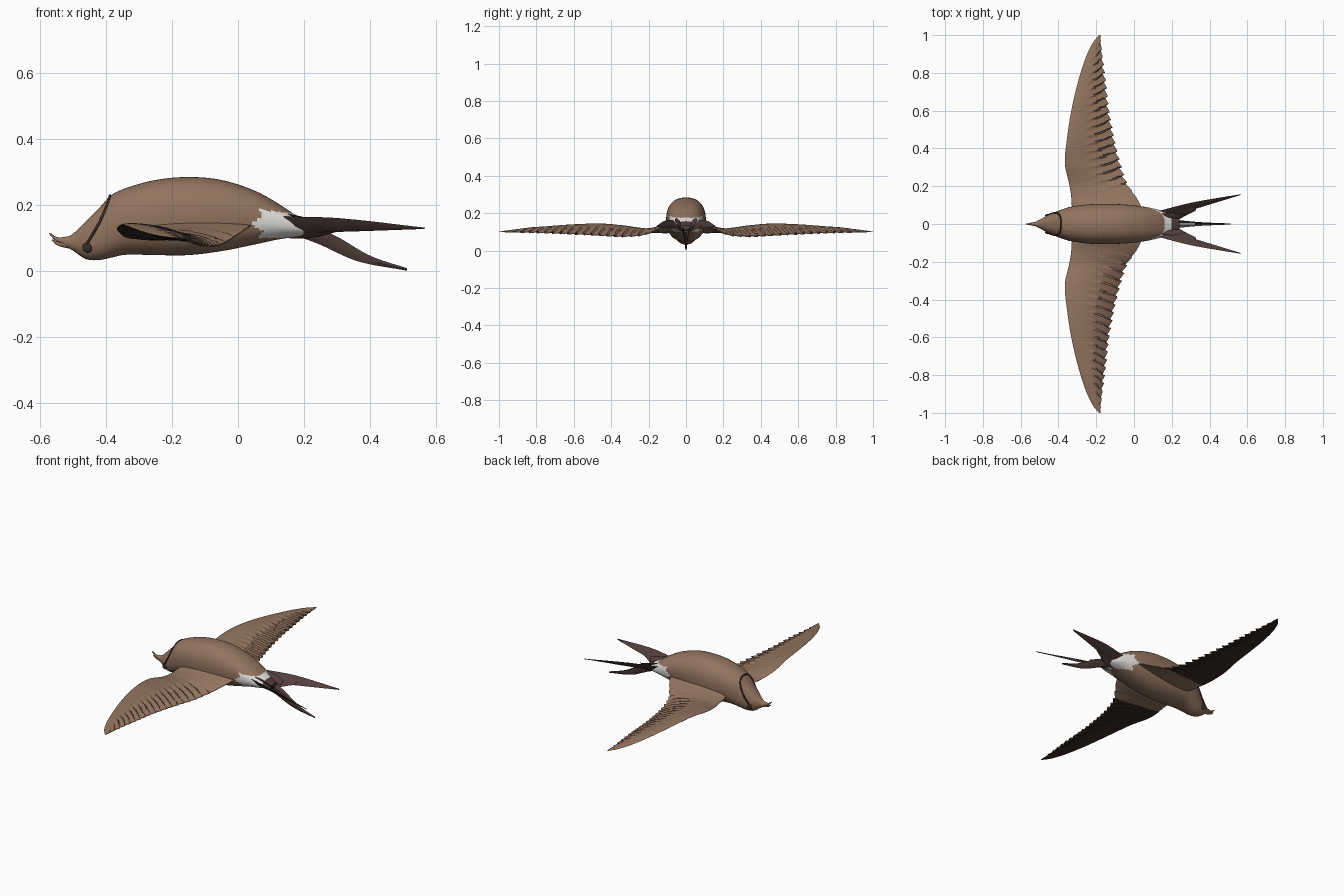
import bpy, bmesh, math
from mathutils import Vector

cube = bpy.data.objects.get("Cube")
if cube:
    bpy.data.objects.remove(cube, do_unlink=True)


def material(name, colour):
    mat = bpy.data.materials.new(name)
    mat.use_nodes = True
    mat.diffuse_color = (*colour, 1)
    mat.node_tree.nodes["Principled BSDF"].inputs["Base Color"].default_value = (*colour, 1)
    return mat


BROWN = material("warm_brown", (0.29, 0.175, 0.115))
TAIL = material("tail_brown", (0.085, 0.05, 0.045))
DARK = material("underwing_brown", (0.04, 0.025, 0.02))
WHITE = material("rump_white", (0.8, 0.78, 0.75))


def spline(points, t):
    """Smooth interpolation of rows (t, value, value...) at t."""
    i = 0
    while i < len(points) - 2 and t > points[i + 1][0]:
        i += 1
    a, b = points[i], points[i + 1]
    before, after = points[max(i - 1, 0)], points[min(i + 2, len(points) - 1)]
    h = b[0] - a[0]
    u = min(max((t - a[0]) / h, 0), 1)
    result = []
    for k in range(1, len(a)):
        m0 = (b[k] - before[k]) / (b[0] - before[0]) * h
        m1 = (after[k] - a[k]) / (after[0] - a[0]) * h
        d = b[k] - a[k]
        result.append(a[k] + u * m0 + u * u * (3 * d - 2 * m0 - m1) + u ** 3 * (m0 + m1 - 2 * d))
    return result


def steps(start, end, count):
    return [start + (end - start) * i / count for i in range(count + 1)]


def loft(name, rings, mats, rule=None, angle=35):
    """Skin a list of closed rings, cap both ends, colour faces by rule."""
    bm = bmesh.new()
    rows = [[bm.verts.new(p) for p in ring] for ring in rings]
    n = len(rows[0])
    for r, s in zip(rows, rows[1:]):
        for j in range(n):
            k = (j + 1) % n
            bm.faces.new((r[j], r[k], s[k], s[j]))
    bm.faces.new(rows[0])
    bm.faces.new(rows[-1])
    bmesh.ops.recalc_face_normals(bm, faces=bm.faces)
    bm.normal_update()
    if rule:
        for f in bm.faces:
            f.material_index = rule(f.calc_center_median(), f.normal)
    mesh = bpy.data.meshes.new(name)
    bm.to_mesh(mesh)
    bm.free()
    for m in mats:
        mesh.materials.append(m)
    obj = bpy.data.objects.new(name, mesh)
    bpy.context.collection.objects.link(obj)
    bpy.ops.object.select_all(action="DESELECT")
    obj.select_set(True)
    bpy.context.view_layer.objects.active = obj
    bpy.ops.object.shade_smooth_by_angle(angle=math.radians(angle))
    return obj


# Body and head: x, bottom, top, half width
BODY = [(-0.535, .083, .093, .006), (-0.5, .062, .112, .022), (-0.46, .036, .15, .045),
        (-0.42, .033, .19, .062), (-0.385, .04, .228, .076), (-0.34, .049, .25, .09),
        (-0.25, .048, .275, .103), (-0.15, .048, .284, .106), (-0.05, .06, .275, .103),
        (0.05, .08, .243, .092), (0.12, .095, .205, .078), (0.17, .102, .172, .063),
        (0.24, .11, .135, .03)]


def body_point(x, angle, grow=0.0):
    low, high, half = spline(BODY, x)
    c, s = math.cos(angle), math.sin(angle)
    power = 0.87
    y = (half + grow) * math.copysign(abs(c) ** power, c)
    z = (low + high) / 2 + ((high - low) / 2 + grow) * math.copysign(abs(s) ** power, s)
    return Vector((x, y, z))


def body_colour(c, n):
    if c.x > 0.2:
        return 2
    wave = 0.015 * math.sin(c.z * 120)
    return 1 if c.x > 0.06 + wave and 0.1 < c.z < 0.185 - 0.1 * (c.x - 0.06) else 0


around = [2 * math.pi * i / 56 for i in range(56)]
loft("body", [[body_point(x, a) for a in around] for x in steps(-0.535, 0.24, 110)],
     [BROWN, WHITE, TAIL], body_colour, 60)


def tube(name, path, radius, mat):
    """Round tube along a path of points, radius is a function of 0..1."""
    rings = []
    for i, p in enumerate(path):
        along = (path[min(i + 1, len(path) - 1)] - path[max(i - 1, 0)]).normalized()
        side = along.orthogonal().normalized()
        other = along.cross(side)
        r = radius(i / (len(path) - 1))
        rings.append([p + r * (side * math.cos(a) + other * math.sin(a)) for a in around[::7]])
    return loft(name, rings, [mat], angle=60)


# Collar seam that sweeps forward down both cheeks
collar = []
for a in steps(-0.2, math.pi + 0.2, 50):
    drop = 1 - math.sin(a)
    collar.append(body_point(-0.387 - 0.06 * drop ** 1.3, a, 0.001))
tube("collar_seam", collar, lambda t: 0.004, DARK)

# Beak: two upturned mandibles
for name, shape in (("upper_beak", [(-0.57, .114), (-0.55, .097), (-0.525, .092), (-0.49, .092)]),
                    ("lower_beak", [(-0.563, .094), (-0.545, .083), (-0.52, .08), (-0.48, .08)])):
    path = [Vector((x, 0, spline(shape, x)[0])) for x in steps(shape[0][0], shape[-1][0], 12)]
    tube(name, path, lambda t: 0.002 + 0.016 * t, BROWN)

# Wings: span, leading x, trailing x, leading z, trailing z, thickness
WING = [(.03, -.31, .06, .12, .145, .1), (.1, -.33, .035, .11, .135, .075),
        (.15, -.333, .008, .105, .115, .05), (.22, -.345, -.035, .105, .085, .036),
        (.32, -.366, -.068, .125, .075, .032), (.45, -.355, -.1, .139, .08, .028),
        (.6, -.332, -.128, .135, .088, .022), (.75, -.297, -.145, .122, .094, .016),
        (.88, -.256, -.163, .11, .097, .011), (.96, -.218, -.174, .103, .099, .007),
        (1.0, -.185, -.178, .1, .1, .002)]
chord = [(1 - math.cos(math.pi * i / 22)) / 2 for i in range(23)]


def wing_ring(span, side):
    lead_x, trail_x, lead_z, trail_z, thick = spline(WING, span)
    fade = min(1, max(0, (span - 0.12) * 8)) * min(1, (1 - span) * 6)

    def point(c, face):
        # Overlapping feathers make a sawtooth on the rear of the wing
        saw = (span * 24 - 2.2 * c) % 1
        rear = max(0, min(1, (c - 0.35) * 5)) * fade
        x = lead_x + (trail_x - lead_x) * c - 0.018 * saw * rear * c ** 4
        foil = 2.1 * math.sqrt(c) * (1 - c) ** 0.9 / 1.6 + 0.06 * c * (1 - c)
        camber = 0.05 * c * (1 - c) * fade
        z = lead_z + (trail_z - lead_z) * c + camber + face * thick * 0.6 * foil
        z += face * (0.0015 * c) - 0.006 * (saw - 0.5) * rear
        return Vector((x, side * span, z))

    return [point(c, 1) for c in chord] + [point(c, -1) for c in reversed(chord[1:])]


def wing_colour(c, n):
    return 1 if n.z < -0.02 and abs(c.y) > 0.2 + 0.1 * (c.x + 0.2) else 0


for label, side in (("left", 1), ("right", -1)):
    loft(label + "_wing", [wing_ring(s, side) for s in steps(0.03, 1.0, 190)],
         [BROWN, DARK], wing_colour, 28)
    # Eye set into the cheek
    bpy.ops.mesh.primitive_uv_sphere_add(segments=20, ring_count=12, radius=0.016)
    eye = bpy.context.object
    eye.name = label + "_eye"
    eye.location = body_point(-0.455, -0.35 if side > 0 else math.pi + 0.35)
    eye.scale.y = 0.5
    eye.data.materials.append(DARK)
    bpy.ops.object.shade_smooth_by_angle()


def feather(name, first, second, side=1):
    """Thin lens-section blade between two edges given as (x, y, z) rows."""
    rings = []
    for t in steps(0, 1, 24):
        ends = [spline(e, e[0][0] + (e[-1][0] - e[0][0]) * t) for e in (first, second)]
        xs = [e[0][0] + (e[-1][0] - e[0][0]) * t for e in (first, second)]
        a, b = (Vector((x, side * v[0], v[1])) for x, v in zip(xs, ends))
        across = (b - a).normalized()
        bulge = Vector((0, -across.z, across.y)) * (0.002 + 0.006 * (1 - t))
        mid = (a + b) / 2
        rings.append([a, mid + bulge, b, mid - bulge])
    loft(name, rings, [TAIL])


# Forked tail: long and short outer feathers on each side, one low blade between
for label, side in (("left", 1), ("right", -1)):
    feather(label + "_tail_streamer",
            [(.12, .066, .165), (.3, .112, .16), (.565, .158, .131)],
            [(.14, .02, .115), (.3, .072, .118), (.563, .153, .127)], side)
    feather(label + "_tail_inner_feather",
            [(.12, .055, .16), (.24, .08, .15), (.33, .085, .135)],
            [(.12, .01, .1), (.22, .022, .1), (.325, .07, .125)], side)
    feather(label + "_tail_cover",
            [(.12, .05, .178), (.2, .06, .163), (.27, .05, .145)],
            [(.12, .0, .17), (.2, .012, .135), (.26, .035, .12)], side)
    feather(label + "_low_streamer",
            [(.15, .03, .15), (.28, .016, .113), (.4, .006, .046), (.512, .002, .008)],
            [(.15, .01, .115), (.24, .003, .083), (.36, .001, .03), (.51, .0, .001)], side)
